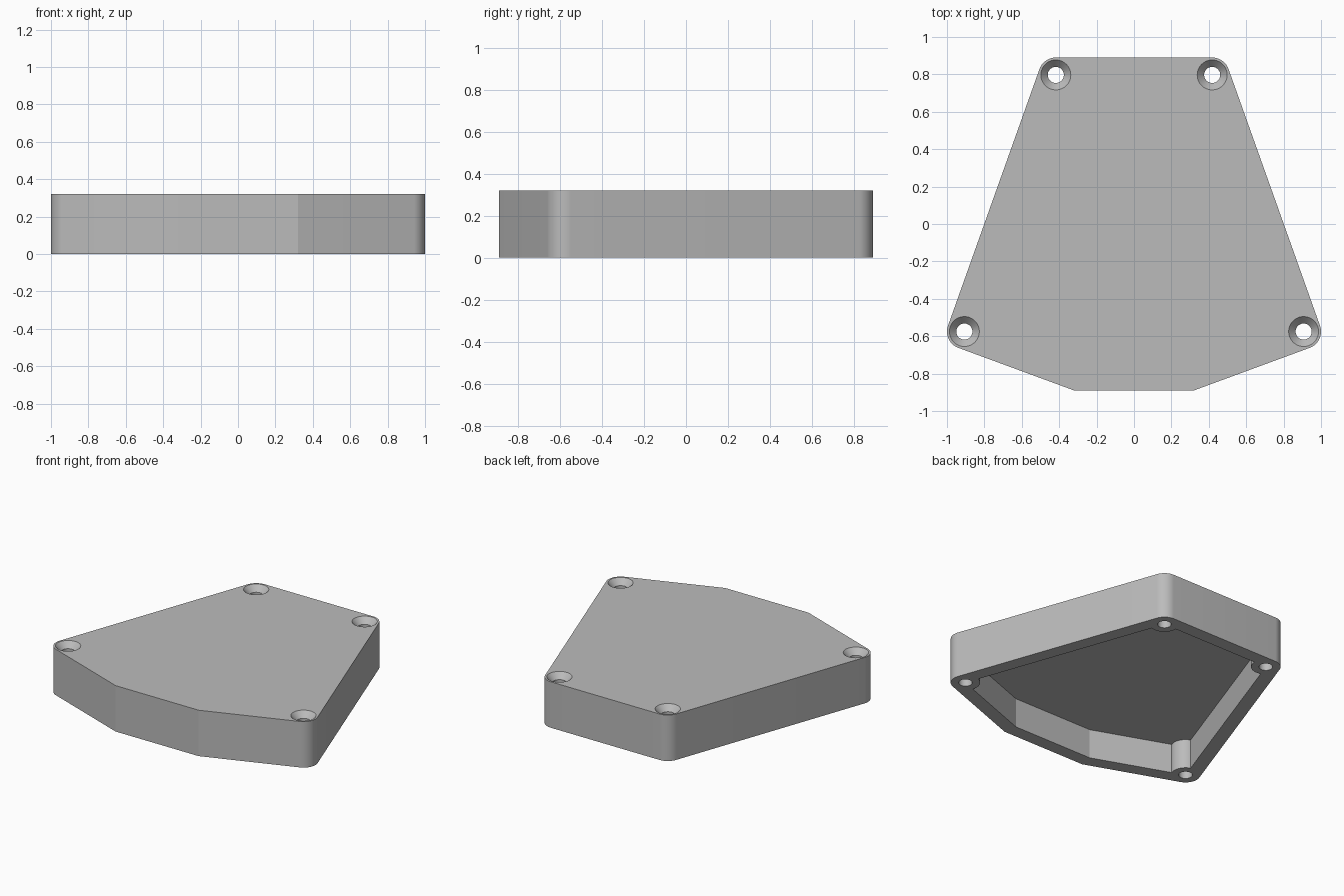
import bpy, bmesh, math
from mathutils import Vector
from mathutils.geometry import convex_hull_2d

cube = bpy.data.objects.get("Cube")
if cube:
    bpy.data.objects.remove(cube, do_unlink=True)

HEIGHT, DEPTH = 0.32, 0.205          # cover height, cavity depth
RIM = 0.093                          # wall thickness and corner radius
HOLE, SINK, SINK_DEPTH = 0.043, 0.08, 0.04
SEGMENTS = 64
holes = [(s * x, y) for x, y in ((0.907, -0.575), (0.418, 0.797)) for s in (-1, 1)]

grey = bpy.data.materials.new("plain grey")
grey.use_nodes = True
grey.diffuse_color = (0.5, 0.5, 0.5, 1)
grey.node_tree.nodes["Principled BSDF"].inputs["Base Color"].default_value = (0.5, 0.5, 0.5, 1)


def circle(centre, radius):
    angles = [2 * math.pi * i / SEGMENTS for i in range(SEGMENTS)]
    return [Vector((centre[0] + radius * math.cos(a), centre[1] + radius * math.sin(a))) for a in angles]


def hull(points):
    return [points[i] for i in convex_hull_2d(points)]


def loft(name, rings):
    """Solid through stacked rings, given as (outline, z) from bottom to top."""
    bm = bmesh.new()
    loops = [[bm.verts.new((p[0], p[1], z)) for p in ring] for ring, z in rings]
    n = len(loops[0])
    for low, high in zip(loops, loops[1:]):
        for i in range(n):
            j = (i + 1) % n
            bm.faces.new((low[i], low[j], high[j], high[i]))
    bm.faces.new(loops[0][::-1])
    bm.faces.new(loops[-1])
    bmesh.ops.recalc_face_normals(bm, faces=bm.faces)
    mesh = bpy.data.meshes.new(name)
    bm.to_mesh(mesh)
    bm.free()
    mesh.materials.append(grey)
    obj = bpy.data.objects.new(name, mesh)
    bpy.context.collection.objects.link(obj)
    return obj


def subtract(target, cutter):
    """Cut one solid from another, then discard the cutter."""
    cutter.hide_render = True
    mod = target.modifiers.new("cut", 'BOOLEAN')
    mod.operation, mod.solver, mod.object = 'DIFFERENCE', 'EXACT', cutter
    bpy.ops.object.select_all(action='DESELECT')
    bpy.context.view_layer.objects.active = target
    target.select_set(True)
    bpy.ops.object.modifier_apply(modifier=mod.name)
    bpy.data.objects.remove(cutter, do_unlink=True)


# Outer body: rounded at the screw corners, sharp at the front facets
outline = [p for h in holes for p in circle(h, RIM)]
outline += [Vector((s * 0.32, -0.89)) for s in (-1, 1)]
outline = hull(outline)
cover = loft("cover", [(outline, 0), (outline, HEIGHT)])

# Underside cavity, leaving a round post at each screw corner
inner = hull([Vector(h) for h in holes] + [Vector((s * 0.304, -0.797)) for s in (-1, 1)])
cavity = loft("cavity_cutter", [(inner, -0.1), (inner, DEPTH)])
for h in holes:
    post = circle(h, RIM)
    subtract(cavity, loft("post_cutter", [(post, -0.2), (post, HEIGHT)]))
subtract(cover, cavity)

# Countersunk screw holes
for h in holes:
    bore, mouth = circle(h, HOLE), circle(h, SINK)
    subtract(cover, loft("screw_cutter", [
        (bore, -0.1), (bore, HEIGHT - SINK_DEPTH), (mouth, HEIGHT), (mouth, HEIGHT + 0.1)]))

bpy.ops.object.select_all(action='DESELECT')
cover.select_set(True)
bpy.context.view_layer.objects.active = cover
bpy.ops.object.shade_smooth_by_angle(angle=math.radians(15))
